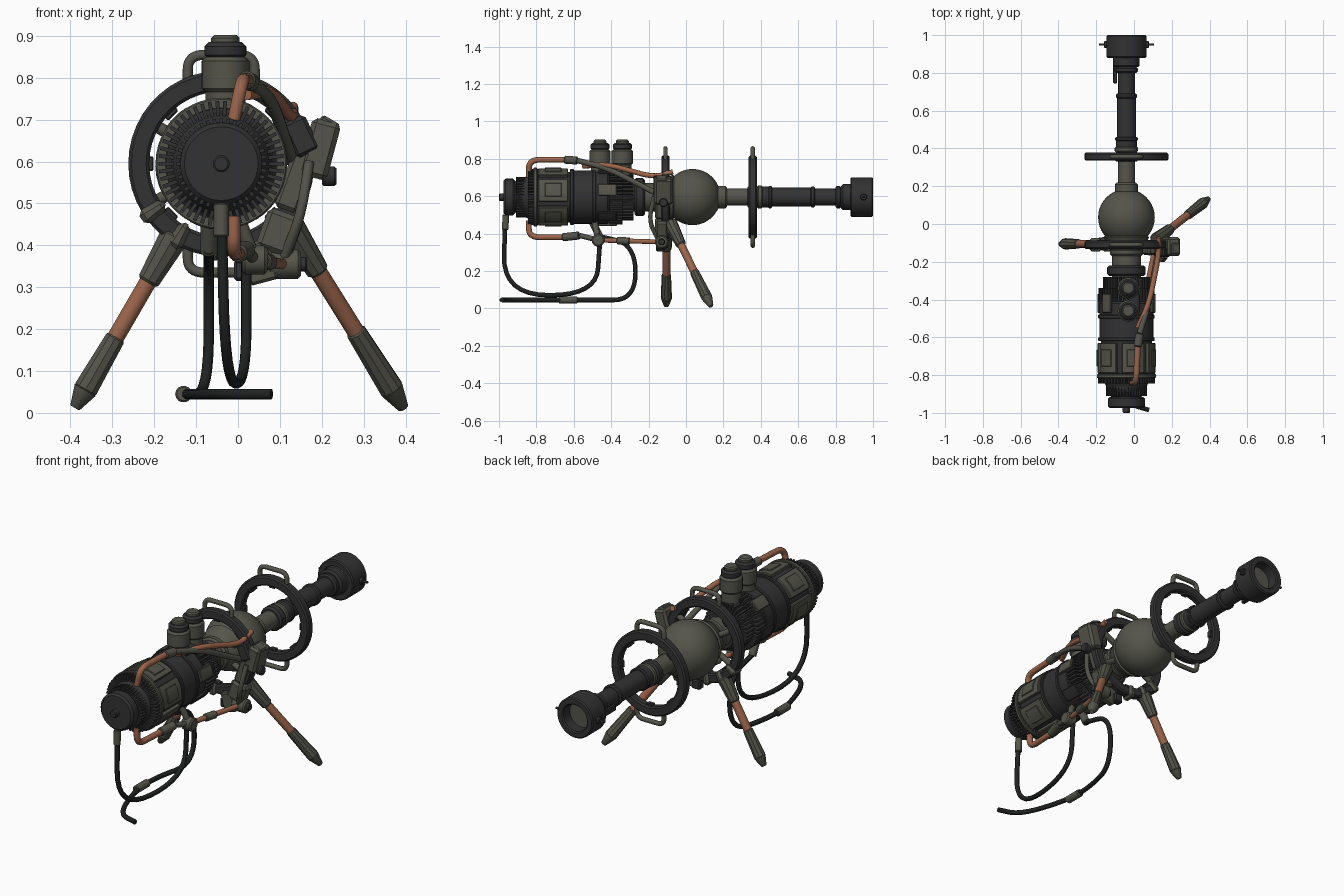
import bpy, bmesh, math
from math import cos, sin, radians, tau
from mathutils import Matrix, Vector

if "Cube" in bpy.data.objects:
    bpy.data.objects.remove(bpy.data.objects["Cube"])


def material(name, red, green, blue):
    mat = bpy.data.materials.new(name)
    mat.use_nodes = True
    mat.diffuse_color = (red, green, blue, 1)
    mat.node_tree.nodes["Principled BSDF"].inputs["Base Color"].default_value = (red, green, blue, 1)
    return mat


DARK = material("dark gunmetal", .032, .032, .034)
OLIVE = material("olive grey", .09, .09, .07)
COPPER = material("copper", .33, .13, .07)
RUBBER = material("black rubber", .014, .016, .016)


def on_axis(y, side=0, up=0):
    """Point given relative to the long axis of the machine."""
    return Vector((side - .04, y, up + .595))


def around(y, radius, degrees):
    return on_axis(y, radius * cos(radians(degrees)), radius * sin(radians(degrees)))


def finish(name, bm, mat):
    bmesh.ops.recalc_face_normals(bm, faces=bm.faces)
    mesh = bpy.data.meshes.new(name)
    bm.to_mesh(mesh)
    bm.free()
    mesh.materials.append(mat)
    mesh.shade_smooth()
    mesh.set_sharp_from_angle(angle=radians(35))
    obj = bpy.data.objects.new(name, mesh)
    bpy.context.collection.objects.link(obj)
    return obj


def spun(name, start, end, profile, mat, sides):
    """Turn a profile of (distance, radius) about the line from start to end."""
    start, direction = Vector(start), Vector(end) - Vector(start)
    turn = direction.to_track_quat('Z', 'Y')
    bm = bmesh.new()
    rings = [[bm.verts.new(start + turn @ Vector((radius * cos(tau * k / sides), radius * sin(tau * k / sides), along)))
              for k in range(sides)] for along, radius in profile]
    for low, high in zip(rings, rings[1:]):
        for k in range(sides):
            bm.faces.new((low[k], low[k - 1], high[k - 1], high[k]))
    bm.faces.new(rings[0])
    bm.faces.new(rings[-1])
    return finish(name, bm, mat)


def rod(name, start, end, radius, mat, tip=None, sides=14):
    """Chamfered cylinder, or a cone if a tip radius is given."""
    tip = tip or radius
    length = (Vector(end) - Vector(start)).length
    edge = min(radius / 5, tip / 5, length / 4, .01)
    profile = (0, radius - edge), (edge, radius), (length - edge, tip), (length, tip - edge)
    return spun(name, start, end, profile, mat, sides)


def box(name, centre, size, mat, tilt=0):
    bm = bmesh.new()
    bmesh.ops.create_cube(bm, size=1, matrix=Matrix.Diagonal((*size, 1)))
    bmesh.ops.bevel(bm, geom=bm.edges[:], offset=min(size) / 6, segments=1, affect='EDGES')
    obj = finish(name, bm, mat)
    obj.location = centre
    obj.rotation_euler.y = radians(tilt)


def pipe(name, corners, radius, mat, bend):
    """Round tube along straight runs with rounded corners."""
    corners = [Vector(c) for c in corners]
    path = [corners[0]]
    for before, corner, after in zip(corners, corners[1:], corners[2:]):
        a, b = (corner + (p - corner) * min(.5, bend / (p - corner).length) for p in (before, after))
        path += [a.lerp(corner, t / 8).lerp(corner.lerp(b, t / 8), t / 8) for t in range(9)]
    path.append(corners[-1])
    curve = bpy.data.curves.new(name, 'CURVE')
    curve.dimensions = '3D'
    curve.bevel_depth, curve.bevel_resolution = radius, 3
    curve.use_fill_caps = True
    spline = curve.splines.new('POLY')
    spline.points.add(len(path) - 1)
    for point, place in zip(spline.points, path):
        point.co = (*place, 1)
    curve.materials.append(mat)
    bpy.context.collection.objects.link(bpy.data.objects.new(name, curve))


def band(name, y, depth, inner, outer, mat, middle=0, half=180):
    """Slab wrapped round the axis, centred on y and on the middle angle."""
    steps = max(3, half // 4)
    closed = half == 180
    bm = bmesh.new()
    section = [(y - depth / 2, inner), (y - depth / 2, outer), (y + depth / 2, outer), (y + depth / 2, inner)]
    rows = [[bm.verts.new(around(along, radius, middle - half + 2 * half * k / steps)) for along, radius in section]
            for k in range(steps if closed else steps + 1)]
    for low, high in zip(rows, rows[1:] + rows[:1] if closed else rows[1:]):
        for i in range(4):
            bm.faces.new((low[i], low[i - 1], high[i - 1], high[i]))
    if not closed:
        bm.faces.new(rows[0])
        bm.faces.new(rows[-1])
    bmesh.ops.recalc_face_normals(bm, faces=bm.faces)
    sharp = [e for e in bm.edges if e.calc_face_angle(0) > radians(40)]
    bmesh.ops.bevel(bm, geom=sharp, offset=min(depth, outer - inner) / 6, segments=1, affect='EDGES')
    finish(name, bm, mat)


def fins(name, start, end, inner, outer, count, mat):
    bm = bmesh.new()
    size = Matrix.Diagonal((outer - inner, end - start, outer * 3 / count, 1))
    for k in range(count):
        spin = Matrix.Translation(on_axis((start + end) / 2)) @ Matrix.Rotation(tau * k / count, 4, 'Y')
        bmesh.ops.create_cube(bm, size=1, matrix=spin @ Matrix.Translation(((inner + outer) / 2, 0, 0)) @ size)
    finish(name, bm, mat)


# Stacked drums along the axis: name, front y, back y, radius, colour, back radius
for name, front, back, radius, mat, tip in (
        ("nose pin", -1, -.96, .02, DARK, None),
        ("front cap", -.975, -.915, .098, DARK, None),
        ("front cap rim", -.9, -.86, .1, DARK, None),
        ("intake cone", -.92, -.8, .085, DARK, .13),
        ("engine core", -.82, -.6, .135, DARK, None),
        ("engine barrel", -.61, -.41, .143, DARK, None),
        ("engine taper", -.42, -.28, .12, DARK, .09),
        ("neck tube", -.3, -.1, .076, OLIVE, None),
        ("neck collar", -.275, -.22, .102, DARK, None),
        ("neck flange", -.17, -.13, .088, OLIVE, None),
        ("ball seat", -.14, -.06, .09, OLIVE, .12),
        ("barrel root", .16, .22, .06, OLIVE, None),
        ("barrel neck", .2, .35, .046, OLIVE, None),
        ("ring collar", .33, .38, .064, DARK, None),
        ("barrel band", .38, .41, .062, OLIVE, None),
        ("barrel sleeve", .37, .45, .056, DARK, None),
        ("barrel stop", .44, .46, .06, DARK, None),
        ("barrel tube", .45, .68, .05, DARK, None),
        ("barrel joint", .665, .69, .056, DARK, None),
        ("thin barrel", .68, .82, .045, DARK, None),
        ("muzzle collar", .8, .83, .06, DARK, None),
        ("muzzle neck", .83, .89, .07, DARK, None),
        ("muzzle plug", .88, .94, .08, OLIVE, None)):
    rod(name, on_axis(front), on_axis(back), radius, mat, tip, 36)
band("muzzle", .94, .12, .07, .106, DARK)

# Cooling fins
fins("cap fins", -.91, -.85, .08, .108, 40, DARK)
fins("intake fins", -.845, -.79, .09, .15, 50, DARK)
fins("cooling fins", -.41, -.34, .1, .148, 44, DARK)
fins("rear fins", -.34, -.28, .08, .125, 36, DARK)

# Armour round the engine
for angle in range(15, 360, 60):
    band("armour plate", -.71, .16, .13, .153, OLIVE, angle, 24)
    band("armour inset", -.71, .09, .14, .158, OLIVE, angle, 14)
    band("body clamp", -.42, .1, .135, .155, OLIVE if angle % 120 == 15 else DARK, angle, 12)
band("armour rim", -.805, .02, .13, .157, OLIVE)
for y in (-.61, -.49):
    band("body band", y, .02, .13, .15, DARK)

# Ball tank
bm = bmesh.new()
bmesh.ops.create_uvsphere(bm, u_segments=40, v_segments=24, radius=.15)
finish("ball tank", bm, OLIVE).location = on_axis(.035)

# Muzzle fittings
rod("muzzle pin", on_axis(.95, -.145), on_axis(.95, -.08), .006, DARK)
rod("muzzle pin", on_axis(.95, .08), on_axis(.95, .145), .006, DARK)
for side in (-1, 1):
    rod("muzzle bolt", on_axis(.95, side * .09), on_axis(.95, side * .12), .018, DARK)
box("barrel bracket", on_axis(.81, -.06, -.02), (.02, .13, .03), DARK)

# Guard rings with lugs and handles
for label, y, ends in (("front", -.11, [1]), ("rear", .357, [1, -1])):
    band(label + " guard ring", y, .044, .172, .222, DARK)
    for angle in range(0, 360, 45):
        band(label + " ring lug", y, .03, .162, .18, DARK, angle, 6)
    for end in ends:
        outline = ((-1, .19), (-1, .26), (1, .26), (1, .19))
        pipe(label + " ring handle", [on_axis(y, side * .08, end * up) for side, up in outline], .012, OLIVE, .04)
for angle in (30, 150, 210, 330):
    rod("ring strut", around(-.1, .08, angle), around(-.1, .18, angle), .015, OLIVE)

# Pair of canisters on top
for y in (-.46, -.34):
    for name, low, high, radius, mat in (("canister neck", .1, .2, .048, OLIVE), ("canister body", .17, .255, .057, OLIVE),
                                         ("canister band", .25, .29, .05, DARK), ("canister cap", .28, .307, .034, OLIVE)):
        rod(name, on_axis(y, .01, low), on_axis(y, .01, high), radius, mat, None, 20)

# Upper pipe run
elbow_end = (.02, -.65, .795)
hose_start = (.03, -.58, .79)
pipe("upper copper pipe", [(-.01, -.84, .7), (.01, -.84, .795), elbow_end], .016, COPPER, .06)
rod("upper pipe joint", elbow_end, hose_start, .022, OLIVE)
pipe("upper hose", [hose_start, (.08, -.42, .75), (.13, -.13, .6)], .015, OLIVE, .1)
pipe("cross copper pipe", [(.02, -.55, .76), (.08, -.42, .77), (.13, -.17, .7), (.13, -.07, .73)], .014, COPPER, .08)

# Lower pipe run
elbow_end = (0, -.66, .38)
joint_end = (.02, -.57, .39)
valve = (.04, -.47, .365)
hub = (.11, -.13, .355)
pipe("lower copper pipe", [(-.01, -.84, .47), (-.01, -.84, .38), elbow_end], .016, COPPER, .06)
rod("lower pipe joint", elbow_end, joint_end, .022, OLIVE)
rod("lower pipe link", joint_end, valve, .014, OLIVE)
rod("lower valve", (.01, -.47, .365), (.07, -.47, .365), .035, OLIVE)
rod("lower valve stem", valve, (0, -.49, .47), .016, OLIVE)
rod("lower copper link", valve, hub, .013, COPPER)
rod("lower link joint", Vector(valve).lerp(hub, .3), Vector(valve).lerp(hub, .5), .02, OLIVE)
for name, reach, radius, mat in (("hub drum", .04, .036, OLIVE), ("hub bolt", .055, .018, DARK)):
    offset = Vector((reach, 0, 0))
    rod(name, Vector(hub) - offset, Vector(hub) + offset, radius, mat)

# Control gear on the left side
box("control box", (.195, -.12, .63), (.07, .1, .14), OLIVE, 15)
box("control lid", (.215, -.13, .685), (.05, .06, .035), OLIVE, 30)
box("control mount", (.14, -.13, .56), (.06, .07, .16), OLIVE, 20)
box("control plate", (.15, -.15, .66), (.06, .05, .09), DARK, -25)
rod("control knob", (.2, -.12, .565), (.235, -.12, .565), .024, DARK)
pipe("control pipe", [(.17, -.17, .6), (.15, -.2, .47), (.11, -.15, .37)], .012, OLIVE, .08)
box("hip block", (.1, -.13, .43), (.09, .07, .1), OLIVE, 20)
box("hip bracket", (.05, -.14, .36), (.07, .04, .1), OLIVE, -15)
box("hip cover", (.015, -.12, .34), (.05, .04, .05), DARK)
for angle in (215, 240, 265):
    band("ring clamp", -.11, .07, .165, .232, OLIVE, angle, 5)

# Legs: socket, copper tube and boot
for side, hip, foot in (("left", Vector((.115, -.085, .46)), Vector((.39, .13, .02))),
                        ("right", Vector((-.15, -.105, .425)), Vector((-.385, -.105, .02)))):
    rod(side + " leg socket", hip, hip.lerp(foot, .28), .037, OLIVE, .028, 10)
    rod(side + " leg tube", hip.lerp(foot, .2), hip.lerp(foot, .7), .021, COPPER)
    rod(side + " leg boot", hip.lerp(foot, .6), hip.lerp(foot, .92), .025, OLIVE, .03, 10)
    rod(side + " leg toe", hip.lerp(foot, .91), hip.lerp(foot, 1.02), .03, OLIVE, .014, 10)

# Loose hoses
pipe("front hose", [(-.04, -.965, .5), (-.03, -.98, .07), (.02, -.48, .07), (.02, -.46, .36)], .0125, RUBBER, .25)
rod("front hose socket", (-.04, -.963, .5), (-.04, -.967, .42), .018, OLIVE)
pipe("ground hose", [(-.07, -.48, .39), (-.07, -.27, .34), (-.07, -.27, .045), (-.13, -.5, .045), (-.13, -.68, .045),
                     (-.04, -.95, .045), (.08, -.985, .045)], .0125, RUBBER, .15)
rod("ground hose joint", (-.13, -.58, .045), (-.13, -.68, .045), .02, OLIVE)
rod("ground hose socket", (-.07, -.5, .46), (-.07, -.46, .38), .02, OLIVE)
